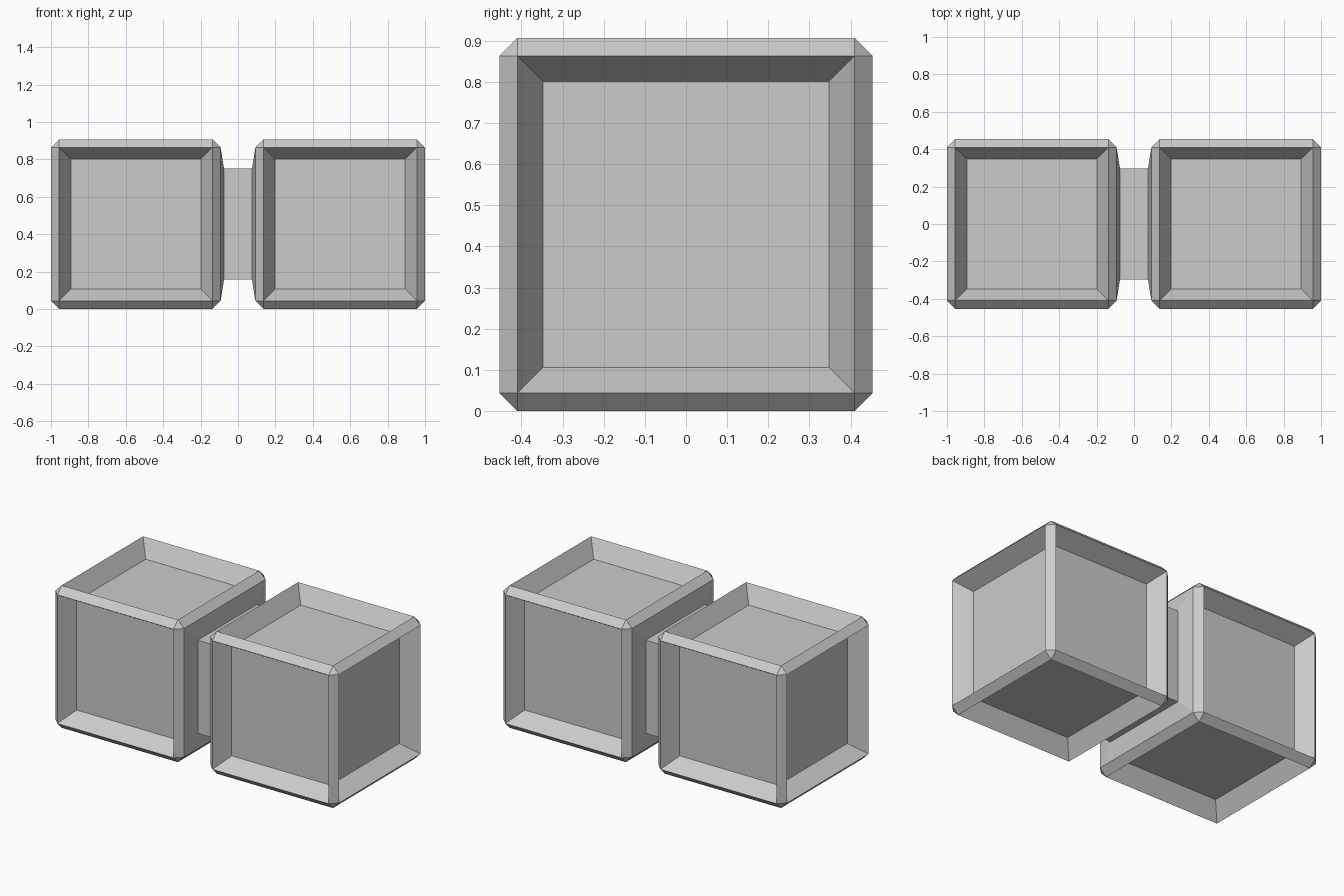
import bpy, bmesh
from mathutils import Matrix

if "Cube" in bpy.data.objects:
    bpy.data.objects.remove(bpy.data.objects["Cube"])

SIZE, CHAMFER = 0.907, 0.044
HALF = SIZE / 2
CENTRE_X = 1 - HALF

bm = bmesh.new()

# Right-hand block with chamfered edges
bmesh.ops.create_cube(bm, size=SIZE, matrix=Matrix.Translation((CENTRE_X, 0, HALF)))
bmesh.ops.bevel(bm, geom=bm.edges[:], offset=CHAMFER, offset_type='OFFSET',
                segments=1, profile=0.5, affect='EDGES')
bm.normal_update()
panels = [f for f in bm.faces if f.calc_area() > 0.3]
joint = min(panels, key=lambda f: f.calc_center_median().x)
panels.remove(joint)

# Five recessed panels with sloping walls
bmesh.ops.inset_individual(bm, faces=panels, thickness=0.062, depth=-0.106,
                           use_even_offset=True)

# Raised inner face, drawn out into half of the connecting neck
bmesh.ops.inset_individual(bm, faces=[joint], thickness=0.1125, depth=0.018,
                           use_even_offset=True)
neck = bmesh.ops.extrude_discrete_faces(bm, faces=[joint])['faces'][0]
for v in neck.verts:
    v.co.x = 0
bmesh.ops.delete(bm, geom=[neck], context='FACES_ONLY')

mesh = bpy.data.meshes.new("paired_blocks")
bm.to_mesh(mesh)
bm.free()
blocks = bpy.data.objects.new("paired_blocks", mesh)
bpy.context.collection.objects.link(blocks)

# Mirror to make the left-hand block and the rest of the neck
mirror = blocks.modifiers.new("mirror", 'MIRROR')
mirror.use_axis = (True, False, False)
mirror.use_clip = True
